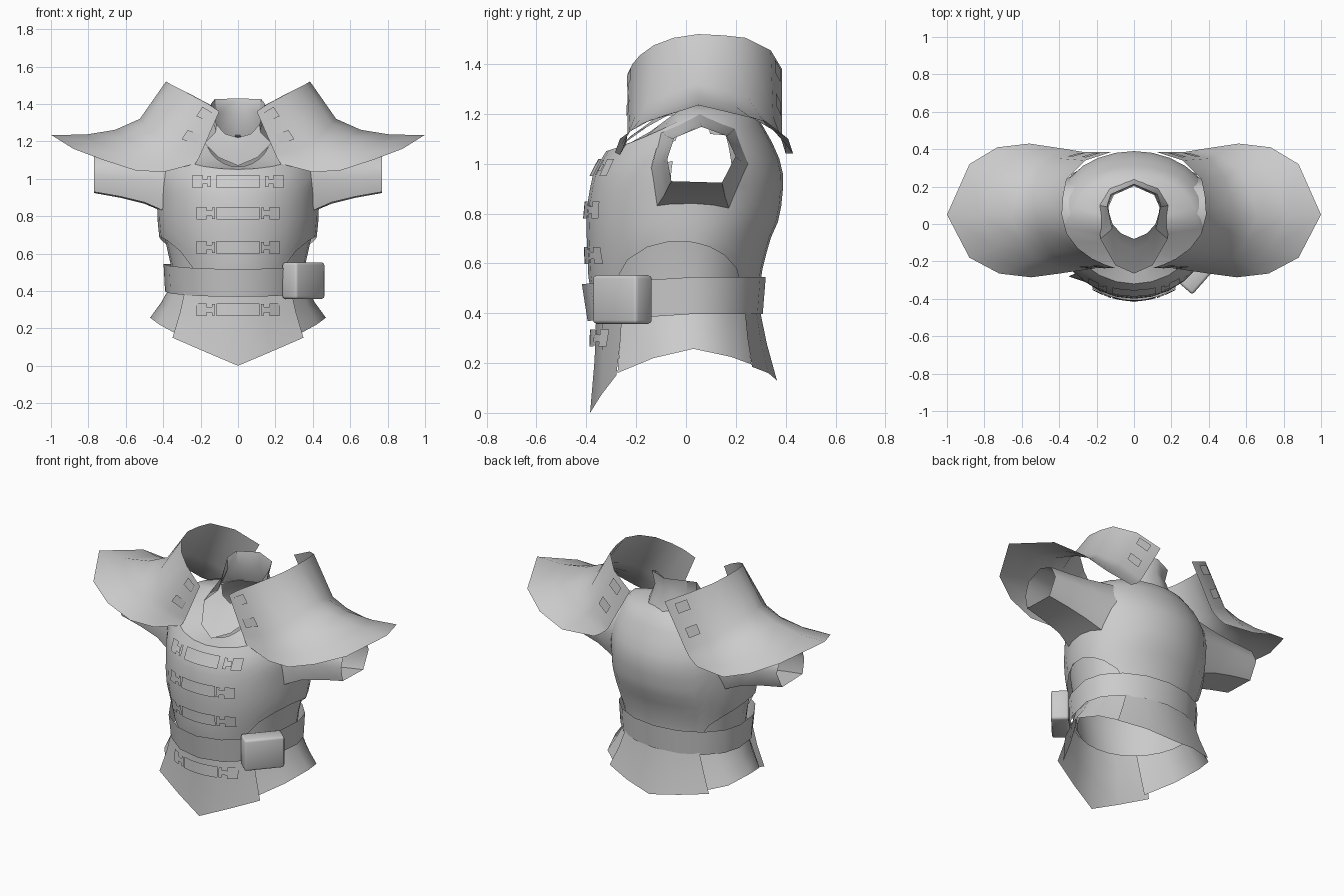
import bpy, bmesh, math
from mathutils import Vector, Matrix

cube = bpy.data.objects.get("Cube")
if cube:
    bpy.data.objects.remove(cube, do_unlink=True)

GREY = (0.6, 0.6, 0.6, 1)
mat = bpy.data.materials.new("plain grey")
mat.use_nodes = True
mat.diffuse_color = GREY
mat.node_tree.nodes["Principled BSDF"].inputs["Base Color"].default_value = GREY


def finish(name, bm, ref=None, mirror=False, angle=40):
    """Turn a bmesh into a shaded object whose faces point away from ref."""
    bmesh.ops.remove_doubles(bm, verts=bm.verts, dist=0.0005)
    bmesh.ops.recalc_face_normals(bm, faces=bm.faces)
    if ref is not None:
        ref = Vector(ref)
        if sum(f.normal.dot(f.calc_center_median() - ref) * f.calc_area() for f in bm.faces) < 0:
            bmesh.ops.reverse_faces(bm, faces=bm.faces)
    me = bpy.data.meshes.new(name)
    bm.to_mesh(me)
    bm.free()
    me.materials.append(mat)
    ob = bpy.data.objects.new(name, me)
    bpy.context.collection.objects.link(ob)
    if mirror:
        ob.modifiers.new("Mirror", 'MIRROR').merge_threshold = 0.002
    bpy.ops.object.select_all(action='DESELECT')
    ob.select_set(True)
    bpy.context.view_layer.objects.active = ob
    bpy.ops.object.shade_smooth_by_angle(angle=math.radians(angle))


def add_grid(bm, rows, closed=False):
    """Bridge rows of points with quads."""
    vs = [[bm.verts.new(p) for p in r] for r in rows]
    n = len(rows[0])
    for a, b in zip(vs, vs[1:]):
        for i in range(n if closed else n - 1):
            j = (i + 1) % n
            bm.faces.new((a[i], a[j], b[j], b[i]))


def loft(name, rows, closed=False, **kw):
    bm = bmesh.new()
    add_grid(bm, rows, closed)
    finish(name, bm, **kw)


def mix(a, b, t):
    return Vector(a).lerp(Vector(b), t)


# Body sections: height, half width, front y, back y
BODY = [(0, .48, -.385, .37), (.4, .355, -.37, .29), (.55, .375, -.392, .30), (.69, .422, -.398, .335),
        (.78, .43, -.40, .375), (.87, .433, -.392, .388), (.97, .438, -.37, .39), (1.05, .43, -.32, .365),
        (1.14, .40, -.25, .315), (1.22, .32, -.17, .265)]
YC = .03
COLS = 28
ANGLES = [2 * math.pi * i / COLS for i in range(COLS)]


def section(z):
    for p, q in zip(BODY, BODY[1:]):
        if z <= q[0]:
            t = (z - p[0]) / (q[0] - p[0])
            return [p[k] + (q[k] - p[k]) * t for k in (1, 2, 3)]
    return BODY[-1][1:]


def ring_point(a, z, w, f, b):
    c = math.cos(a)
    return Vector((w * math.sin(a), YC - c * ((YC - f) if c > 0 else (b - YC)), z))


def front_y(x, z):
    w, f, b = section(z)
    return YC - (YC - f) * math.sqrt(max(0, 1 - (x / w) ** 2))


def side_x(y, z):
    w, f, b = section(z)
    d = (y - YC) / ((b - YC) if y > YC else (f - YC))
    return w * math.sqrt(max(0, 1 - d * d))


# Chest shell: arched at the sides below, open at neck and arms
def shell_point(a, t):
    y = ring_point(a, .6, *section(.6)).y
    low = .45 + .24 * math.sqrt(max(0, 1 - ((y + .03) / .28) ** 2))
    high = 1.21 - .16 * max(0, math.cos(a))
    z = low + (high - low) * t
    return ring_point(a, z, *section(z))


rows = [[shell_point(a, i / 12) for a in ANGLES] for i in range(13)]
rows.append([(.175 * math.sin(a), -.23 * math.cos(a), 1.235 - .17 * max(0, math.cos(a))) for a in ANGLES])
ARM_Y, ARM_Z = .055, 1.0
bm = bmesh.new()
add_grid(bm, rows, True)
holes = []
for f in bm.faces:
    c = f.calc_center_median()
    if abs(c.x) > .2 and ((c.y - ARM_Y) / .2) ** 2 + ((c.z - ARM_Z) / .19) ** 2 < .6:
        holes.append(f)
bmesh.ops.delete(bm, geom=holes, context='FACES')
finish("chest_shell", bm, ref=(0, 0, .85))

# Waist layer under the shell
WAIST = [(.38, .345, -.335, .265), (.55, .362, -.36, .285), (.72, .40, -.36, .32)]
loft("waist_layer", [[ring_point(a, *s) for a in ANGLES] for s in WAIST], True, ref=(0, 0, .5))

# Belt
BELT_ANGLES = [2 * math.pi * i / 16 for i in range(16)]
rows = [[ring_point(a, z - .028 * max(0, math.cos(a)), w, f, b) for a in BELT_ANGLES]
        for z, w, f, b in [(.397, .39, -.395, .308), (.545, .398, -.418, .32)]]
loft("belt", rows, True, ref=(0, 0, .47))

# Sleeves: rounded seven-sided tubes
SLEEVE = [(0, 1), (-.8, .62), (-1, -.1), (-.88, -.85), (.6, -.9), (1, 0), (.72, .7)]
rows = []
for x, y, z, ry, rz in [(0, ARM_Y, ARM_Z, .195, .2), (.50, .058, 1.01, .165, .16),
                        (.63, .06, 1.02, .15, .135), (.77, .062, 1.03, .137, .118)]:
    ring = []
    for u, v in SLEEVE:
        py, pz = y + ry * u, z + rz * v
        ring.append((x or side_x(py, pz) - .005, py, pz))
    rows.append(ring)
loft("sleeves", rows, True, ref=(.5, .06, 1.02), mirror=True, angle=60)

# Neck collar, low in front and high behind
base = [(0, -.265, 1.07), (.1, -.22, 1.112), (.18, -.08, 1.19), (.185, .1, 1.225), (.13, .19, 1.225), (0, .24, 1.225)]
top = [(0, -.08, 1.22), (.07, -.05, 1.24), (.115, 0, 1.29), (.145, .1, 1.40), (.125, .16, 1.425), (0, .215, 1.43)]
mid = []
for p, q in zip(base, top):
    m = mix(p, q, .6)
    mid.append((m.x * .85, m.y * .9, m.z))
loft("neck_collar", [base, mid, top], ref=(0, .05, 1.2), mirror=True)

# Skirt panels: top edge points and hem points; the sides tuck under front and back
PANELS = {
    "skirt_front": ([(0, -.36, .42), (.14, -.338, .42), (.28, -.255, .42)],
                    [(0, -.385, 0), (.17, -.34, .072), (.35, -.28, .15)]),
    "skirt_sides": ([(.23, -.26, .42), (.335, -.13, .42), (.365, .03, .42), (.315, .16, .42), (.2, .24, .42)],
                    [(.31, -.275, .16), (.42, -.13, .22), (.47, .03, .257), (.42, .18, .225), (.31, .262, .195)]),
    "skirt_back": ([(.255, .235, .42), (.13, .28, .42), (0, .295, .42)],
                   [(.345, .265, .185), (.18, .33, .16), (0, .365, .13)]),
}
for name, (hi, lo) in PANELS.items():
    middle = [mix(p, q, .5) * .985 + Vector((0, 0, .004)) for p, q in zip(hi, lo)]
    loft(name, [hi, middle, lo], ref=(0, 0, .3), mirror=True)

# Shoulder guards: upright band that folds out into a wide flare
band_top = [(.10, -.235, 1.36), (.16, -.215, 1.40), (.225, -.185, 1.435), (.30, -.13, 1.475), (.36, -.05, 1.505),
            (.385, .05, 1.52), (.378, .15, 1.515), (.36, .24, 1.505), (.26, .34, 1.455), (.12, .385, 1.38)]
fold = [(.20, -.235, 1.13), (.31, -.225, 1.155), (.385, -.205, 1.19), (.45, -.155, 1.24), (.50, -.05, 1.295),
        (.525, .05, 1.32), (.515, .15, 1.30), (.485, .25, 1.265), (.40, .35, 1.19), (.27, .385, 1.11)]
hem = [(.23, -.24, 1.08), (.40, -.265, 1.035), (.55, -.285, 1.045), (.72, -.265, 1.10), (.88, -.18, 1.16),
       (1, .05, 1.235), (.88, .32, 1.17), (.73, .41, 1.10), (.56, .43, 1.04), (.36, .40, 1.04)]
flare = []
for t, sag in ((.28, .035), (.62, .032)):
    row = []
    for p, q in zip(fold, hem):
        s = min(1, (Vector(q) - Vector(p)).length / .45)
        row.append(mix(p, q, t) - Vector((0, 0, sag * s)))
    flare.append(row)
loft("shoulder_guards", [band_top, fold] + flare + [hem], ref=(.25, .07, 1.0), mirror=True, angle=60)

# Small square tabs on the front and rear ends of the shoulder bands
bm = bmesh.new()
for i, j, side, u0, u1 in ((0, 1, -1, .4, 1.2), (9, 8, 1, .35, .85)):
    for v0, v1 in ((.1, .3), (.6, .8)):
        quad = []
        for u, v in ((u0, v0), (u1, v0), (u1, v1), (u0, v1)):
            quad.append(mix(mix(band_top[i], band_top[j], u), mix(fold[i], fold[j], u), v))
        n = (quad[1] - quad[0]).cross(quad[3] - quad[0]).normalized()
        n *= .009 if n.y * side > 0 else -.009
        bm.faces.new([bm.verts.new(p + n) for p in quad])
finish("shoulder_tabs", bm, ref=(.2, .07, 1.3), mirror=True)


# Front fastenings: a strap with a clip at each end, curved to the body
def plate(bm, x0, x1, z0, z1, proud, steps):
    xs = [x0 + (x1 - x0) * i / steps for i in range(steps + 1)]
    add_grid(bm, [[(x, front_y(x, z) - proud, z) for x in xs] for z in (z0, z1)])


bm = bmesh.new()
for z, shift in ((.985, .022), (.815, 0), (.632, 0), (.3, 0)):
    plate(bm, -.115, .115, z - .034, z + .034, .013, 6)
    for s in (-1, 1):
        for x0, x1, h in ((.168, .222, .034), (.14, .168, .014), (.122, .14, .03)):
            xa, xb = sorted((s * (x0 + shift), s * (x1 + shift)))
            plate(bm, xa, xb, z - h, z + h, .014, 1)
finish("front_fastenings", bm, ref=(0, .5, .6))

# Belt pouch, turned to follow the belt
out = Vector((.75, -.66, 0)).normalized()
turn = Matrix.Rotation(math.atan2(out.y, out.x), 4, 'Z')
bm = bmesh.new()
bmesh.ops.create_cube(bm, size=1)
bmesh.ops.scale(bm, vec=(.105, .235, .195), verts=bm.verts)
bmesh.ops.bevel(bm, geom=bm.edges[:], offset=.014, segments=2, profile=.5, affect='EDGES')
bmesh.ops.transform(bm, matrix=Matrix.Translation((.35, -.255, .455)) @ turn, verts=bm.verts)
finish("belt_pouch", bm, angle=50)
